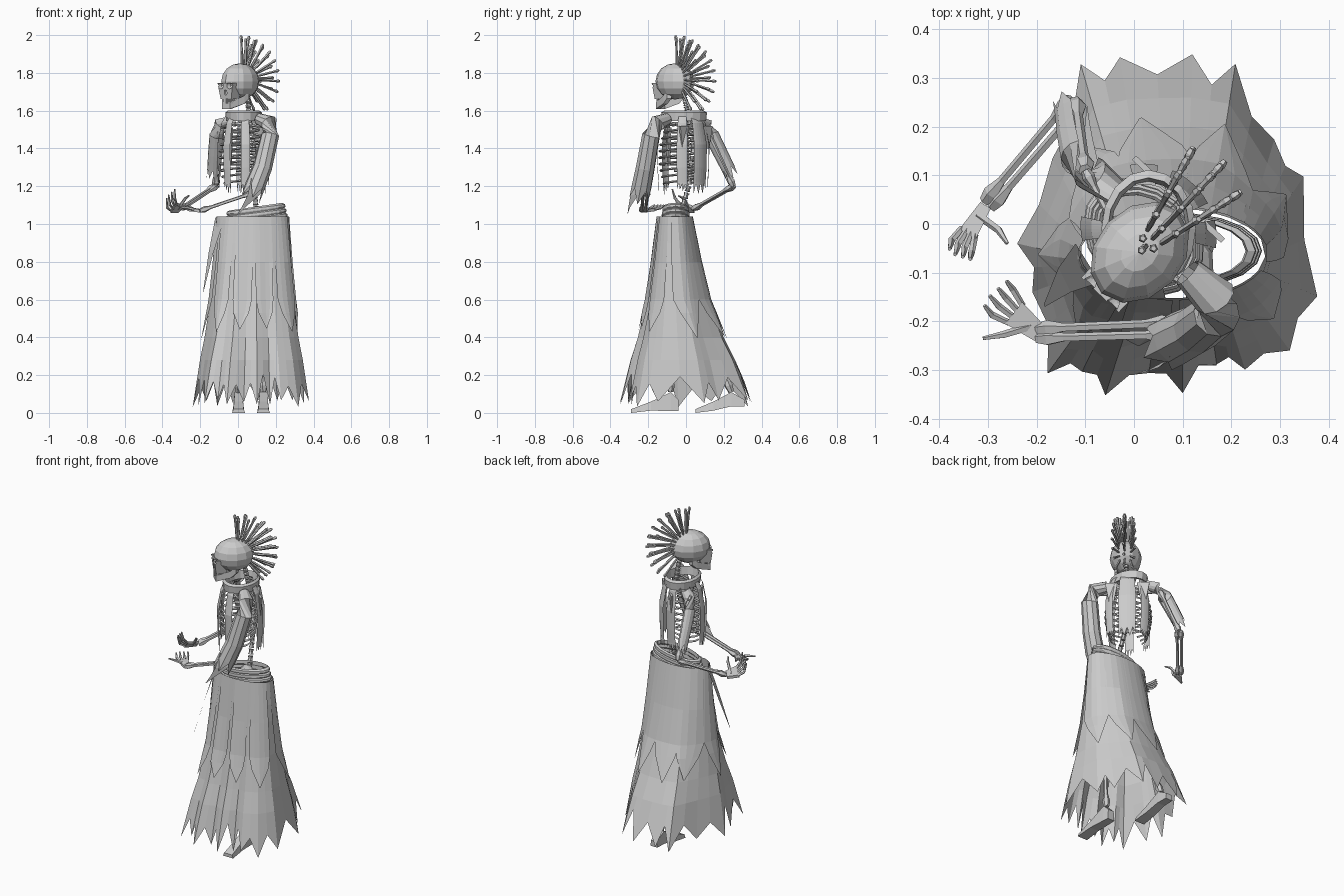
import bpy, bmesh, math, random
from mathutils import Vector

random.seed(4)
if "Cube" in bpy.data.objects:
    bpy.data.objects.remove(bpy.data.objects["Cube"])
grey = bpy.data.materials.new("pale_grey")
grey.use_nodes = True
grey.diffuse_color = (0.6, 0.6, 0.6, 1)
grey.node_tree.nodes["Principled BSDF"].inputs["Base Color"].default_value = (0.6, 0.6, 0.6, 1)

# The upper body is turned toward its right: frame of left, back and up
TURN = math.radians(-43)
LEFT = Vector((math.cos(TURN), math.sin(TURN), 0))
BACK = Vector((-math.sin(TURN), math.cos(TURN), 0))
UP = Vector((0, 0, 1))
CHEST = Vector((0.03, -0.015, 0))
HEAD = Vector((0.012, -0.058, 1.755))

def local(origin, u, v, z):
    return origin + LEFT * u + BACK * v + UP * z

def finish(name, bm):
    mesh = bpy.data.meshes.new(name)
    bm.to_mesh(mesh)
    bm.free()
    ob = bpy.data.objects.new(name, mesh)
    mesh.materials.append(grey)
    bpy.context.collection.objects.link(ob)
    return ob

def loft(name, rings, closed=True, cap=True):
    bm = bmesh.new()
    rows = [[bm.verts.new(p) for p in ring] for ring in rings]
    n = len(rows[0])
    for a, b in zip(rows, rows[1:]):
        for i in range(n if closed else n - 1):
            bm.faces.new((a[i], a[(i + 1) % n], b[(i + 1) % n], b[i]))
    if cap and closed:
        bm.faces.new(rows[0][::-1])
        bm.faces.new(rows[-1])
    bmesh.ops.remove_doubles(bm, verts=bm.verts, dist=0.0001)
    bmesh.ops.recalc_face_normals(bm, faces=bm.faces)
    return finish(name, bm)

def tube_rings(points, radii, sides=6, arc=math.tau, start=0.0):
    pts = [Vector(p) for p in points]
    steps = sides if arc > 6.2 else sides - 1
    rings = []
    for k, (p, r) in enumerate(zip(pts, radii)):
        d = (pts[min(k + 1, len(pts) - 1)] - pts[max(k - 1, 0)]).normalized()
        s = d.cross(BACK if abs(d.z) > 0.8 else UP).normalized()
        angles = [start + arc * i / steps for i in range(sides)]
        rings.append([p + (s * math.cos(a) + s.cross(d) * math.sin(a)) * r for a in angles])
    return rings

def tube(name, points, radii, sides=6):
    return loft(name, tube_rings(points, radii, sides))

def bone(name, a, b, r, sides=6):
    ts = (0, 0.08, 0.2, 0.8, 0.92, 1)
    return tube(name, [Vector(a).lerp(Vector(b), t) for t in ts], [r * k for k in (1, 1.5, 0.8, 0.8, 1.5, 1)], sides)

def solid(name, origin, u, v, z, size, seg=0, taper=1.0):
    # A tapered box, or a ball when a segment count is given
    bm = bmesh.new()
    if seg:
        bmesh.ops.create_uvsphere(bm, u_segments=seg, v_segments=seg * 2 // 3, radius=1)
    else:
        bmesh.ops.create_cube(bm, size=1)
    for vert in bm.verts:
        k = taper if vert.co.z < 0 else 1
        vert.co = local(origin, u + vert.co.x * size[0] * k, v + vert.co.y * size[1] * k, z + vert.co.z * size[2])
    return finish(name, bm)

# Skull and upper face joined, with cut eye sockets and nose
skull = solid("skull", HEAD, 0, 0, 0, (0.09, 0.115, 0.096), 12)
face = solid("upper_face", HEAD, 0, -0.08, -0.052, (0.105, 0.08, 0.085), taper=0.75)
cuts = [solid("eye_socket", HEAD, s * 0.032, -0.12, -0.022, (0.02, 0.03, 0.018), 9) for s in (-1, 1)]
cuts.append(solid("nose_hole", HEAD, 0, -0.122, -0.06, (0.011, 0.02, 0.017), 9))
for tool, operation in [(face, 'UNION')] + [(c, 'DIFFERENCE') for c in cuts]:
    mod = skull.modifiers.new(tool.name, 'BOOLEAN')
    mod.object, mod.operation, mod.solver = tool, operation, 'EXACT'
carved = bpy.data.meshes.new_from_object(skull.evaluated_get(bpy.context.evaluated_depsgraph_get()))
skull.modifiers.clear()
skull.data = carved
for tool in [face] + cuts:
    bpy.data.objects.remove(tool)

# Jaw band and teeth
jaw = []
for u, v, low, high in ((-0.064, 0.0, -0.09, -0.04), (-0.058, -0.03, -0.118, -0.075), (-0.03, -0.11, -0.145, -0.11),
                        (0.03, -0.11, -0.145, -0.11), (0.058, -0.03, -0.118, -0.075), (0.064, 0.0, -0.09, -0.04)):
    jaw.append([local(HEAD, u, v, low), local(HEAD, u, v, high),
                local(HEAD, u * 0.75, v + 0.018, high), local(HEAD, u * 0.75, v + 0.018, low)])
loft("jaw", jaw)
for i in range(7):
    for z in (-0.097, -0.11):
        u = (i - 3) * 0.01
        solid("tooth", HEAD, u, -0.11 + u * u * 12, z, (0.008, 0.01, 0.014))

# Crest of knobbed spikes fanning from the crown to the nape
for row in (-1, 0, 1):
    for i in range(10):
        tilt = math.radians(95 - 15.5 * i - (5 if row else 0))
        yaw = math.radians(14 * row)
        d = (LEFT * math.sin(yaw) + BACK * math.cos(yaw)) * math.cos(tilt) + UP * math.sin(tilt)
        c = local(HEAD, row * 0.015, 0.025, 0.012)
        reach = 0.232 if row == 0 else 0.215
        tube("crest_spike", [c + d * t for t in (0.07, 0.12, 0.17, reach - 0.02, reach - 0.012, reach)],
             [0.005, 0.007, 0.006, 0.007, 0.0095, 0.006], 5)

# Spine, rib cage and pelvis
spine = [local(CHEST, 0.01, 0.02, 1.67), local(CHEST, 0, 0.045, 1.55), local(CHEST, 0, 0.075, 1.4),
         local(CHEST, 0.02, 0.06, 1.2), Vector((0.1, -0.04, 1.02))]
for a, b in zip(spine, spine[1:]):
    for k in range(5):
        p, q = a.lerp(b, k / 5), a.lerp(b, (k + 0.75) / 5)
        tube("vertebra", [p, p.lerp(q, 0.5), q], [0.016, 0.011, 0.016])
for k in range(9):
    w = 0.09 + 0.04 * math.sin(math.pi * (k + 1) / 10)
    arc = [(math.pi - 0.15 - max(0, k - 5) * 0.22) * i / 8 for i in range(9)]
    for s in (-1, 1):
        tube("rib", [local(CHEST, s * w * math.sin(a), 0.8 * w * math.cos(a) - 0.015,
                           1.51 - k * 0.034 - 0.025 * math.sin(a / 2)) for a in arc], [0.006] * 9, 4)
solid("breastbone", CHEST, 0, -0.105, 1.41, (0.03, 0.012, 0.2), taper=0.6)
solid("pelvis", Vector((0.1, -0.05, 1.03)), 0, 0, 0, (0.08, 0.045, 0.055), 9)

# Collar band
collar = [[Vector((0.03 + r * math.cos(math.tau * i / 16), -0.01 + 1.25 * r * math.sin(math.tau * i / 16), z)) for i in range(16)]
          for r, z in ((0.093, 1.545), (0.097, 1.59), (0.084, 1.6), (0.077, 1.55))]
loft("collar", collar + collar[:1], cap=False)

# Torn straps hanging from the collar over the ribs
for base, widths in ((-math.pi / 2, (0.36, 0.34, 0.36)), (math.pi / 2, (0.42, 0.7, 0.42))):
    for off, width in zip((-0.82, 0, 0.78), widths):
        angles = [base + off + width * k / 6 for k in range(-3, 4)]
        rows = [[local(CHEST, r * math.cos(a), 0.92 * r * math.sin(a), z) for a in angles]
                for z, r in ((1.57, 0.1), (1.535, 0.122), (1.42, 0.145), (1.3, 0.143), (1.22, 0.137))]
        rows.append([p - UP * (0.005 if k % 2 else random.uniform(0.03, 0.07)) for k, p in enumerate(rows[-1])])
        loft("torn_strap", rows, closed=False)

# Arms and hands
def arm(side, blade_u, shoulder, elbow, wrist):
    s, e, w = Vector(shoulder), Vector(elbow), Vector(wrist)
    bone(side + "_clavicle", local(CHEST, 0, -0.06, 1.53), s, 0.009)
    solid(side + "_shoulder_blade", CHEST, blade_u, 0.09, 1.46, (0.07, 0.012, 0.12), taper=0.4)
    bone(side + "_upper_arm", s, e, 0.014)
    across = (w - e).cross(UP).normalized() * 0.012
    for label, k in (("_radius", 1), ("_ulna", -1)):
        bone(side + label, e + across * k, w + across * k * 0.8, 0.0115, 5)

def hand(side, wrist, aim, across, curl, thumb):
    w, d, c, up, t = Vector(wrist), Vector(aim).normalized(), Vector(across).normalized(), Vector(curl), Vector(thumb)
    loft(side + "_palm", [[w + d * t + c * x * k + UP * y for x, y in ((-1, -.008), (1, -.008), (1, .008), (-1, .008))]
                          for t, k in ((-0.01, 0.018), (0.03, 0.024), (0.06, 0.028))])
    for i in range(4):
        k = (i - 1.5) * 0.015
        knuckle = w + d * 0.055 + c * k
        mid = knuckle + d * 0.035 + c * k * 0.5 + up * 0.3
        tip = mid + d * (0.025 - 0.004 * abs(i - 1)) + up * 0.7
        tube(side + "_finger", [knuckle, mid, mid.lerp(tip, 0.5), tip], [0.007, 0.0075, 0.006, 0.004], 5)
    tube(side + "_thumb", [w + d * 0.015, w.lerp(t, 0.6) + up * 0.2, t], [0.009, 0.008, 0.004], 5)

arm("left", 0.09, (0.17, -0.16, 1.51), (0.08, -0.215, 1.165), (-0.2, -0.225, 1.07))
arm("right", -0.09, (-0.1, 0.11, 1.51), (-0.12, 0.25, 1.2), (-0.3, 0.04, 1.08))
hand("left", (-0.2, -0.22, 1.07), (-0.75, 0.6, 0.1), (0.6, 0.75, 0), (0, 0.01, 0.02), (-0.31, -0.235, 1.09))
hand("right", (-0.31, 0.03, 1.08), (-0.5, -0.8, 0.1), (0.5, -0.3, 0.6), (0.01, 0, 0.07), (-0.26, -0.04, 1.15))

# Torn sleeves, the right one open on its inner side
for name, path, radii, arc, start in (
        ("left_sleeve", [(0.11, -0.1, 1.555), (0.165, -0.15, 1.535), (0.17, -0.185, 1.47), (0.13, -0.215, 1.3), (0.09, -0.235, 1.2)],
         [0.032, 0.045, 0.048, 0.051, 0.054], math.tau, 0),
        ("right_sleeve", [(-0.03, 0.06, 1.555), (-0.09, 0.105, 1.535), (-0.11, 0.135, 1.47), (-0.12, 0.185, 1.37), (-0.125, 0.22, 1.3)],
         [0.027, 0.038, 0.041, 0.039, 0.037], 4.2, 2.5)):
    rows = tube_rings(path, radii, 10, arc, start)
    d = (Vector(path[-1]) - Vector(path[-2])).normalized()
    rows.append([p + d * (random.uniform(0.05, 0.09) if i % 2 else 0.005) for i, p in enumerate(rows[-1])])
    loft(name, rows, closed=arc > 6.2, cap=False)
loft("sleeve_tatter", [[(0.15, -0.215, 1.24), (0.07, -0.275, 1.24)], [(0.12, -0.25, 1.16), (0.05, -0.295, 1.15)],
                       [(0.04, -0.295, 1.09), (0.02, -0.305, 1.09)], [(0.0, -0.31, 1.05), (-0.005, -0.31, 1.05)]], closed=False)

# Skirt: hem tips in plan, and the spread from waist ellipse to hem by height
TIPS = [(.35, .1), (.29, .18), (.21, .34), (.12, .355), (-.03, .35), (-.11, .33), (-.17, .14), (-.24, -.04), (-.21, -.14),
        (-.18, -.31), (-.11, -.31), (-.06, -.355), (.03, -.31), (.1, -.35), (.17, -.29), (.23, -.305), (.32, -.26), (.38, -.15)]
SPREAD = [(1.04, 0), (0.8, 0.14), (0.6, 0.28), (0.4, 0.52), (0.2, 0.83), (0.03, 1)]

def skirt_point(s, z, grow=0.0):
    i, n = math.floor(s), len(TIPS)
    hem = Vector(TIPS[i % n]).lerp(Vector(TIPS[(i + 1) % n]), s - i)
    a = math.atan2(hem.y / 0.34, (hem.x - 0.07) / 0.3)
    waist = Vector((0.08 + 0.19 * math.cos(a), -0.06 + 0.092 * math.sin(a)))
    for (z1, w1), (z0, w0) in zip(SPREAD, SPREAD[1:]):
        if z0 <= z <= z1:
            flat = waist.lerp(hem, w1 + (w0 - w1) * (z1 - z) / (z1 - z0))
    return Vector((flat.x + grow * math.cos(a), flat.y + grow * math.sin(a), z))

columns = [i / 2 for i in range(2 * len(TIPS))]
rows = [[skirt_point(s, z) for s in columns] for z in (1.04, 0.9, 0.8, 0.6, 0.4, 0.28)]
rows.append([skirt_point(s, random.uniform(0.13, 0.23) if s % 1 else random.uniform(0.03, 0.07)) for s in columns])
loft("skirt", rows, cap=False)

# Long pointed panels over the skirt, and a loose flap on its right
for mid in (0.3, 2.1, 3.8, 5.3, 7.1, 9.2, 11.6, 13.8, 16.1):
    tip = random.uniform(0.38, 0.45)
    loft("skirt_panel", [[skirt_point(mid + w * k, z, grow) for k in (-1, -0.5, 0, 0.5, 1)] for z, w, grow in
                         ((1.04, 0.95, 0.004), (0.8, 0.95, 0.008), (0.6, 0.9, 0.012), (0.53, 0.65, 0.014), (tip, 0.02, 0.018))], closed=False)
loft("loose_flap", [[(-0.12, -0.04, 1.035), (-0.07, -0.12, 1.035)], [(-0.155, -0.09, 0.85), (-0.13, -0.14, 0.85)],
                    [(-0.185, -0.165, 0.64), (-0.183, -0.17, 0.64)]], closed=False)

# Slanted waist bands
for k in range(3):
    band = []
    for r, dz in ((0.0, 0), (0.01, 0.012), (0.008, 0.024), (-0.008, 0.032), (-0.012, 0.01)):
        grow = 0.158 - k * 0.006 + r
        band.append([Vector((0.095 + grow * math.cos(a), -0.055 + grow * 0.46 * math.sin(a), 1.01 + k * 0.025 + dz + 0.02 * math.cos(a)))
                     for a in [math.tau * i / 18 for i in range(18)]])
    loft("waist_band", band + band[:1], cap=False)

# Legs and wedge-shaped feet in mid stride
for side, x, hip_x, ankle_y, toe_y, heel_y, lift in (("left", 0.135, 0.14, -0.08, -0.29, -0.04, 0),
                                                     ("right", 0.003, 0.04, 0.24, 0.05, 0.31, 0.025)):
    knee = Vector(((x + hip_x) / 2, ankle_y * 0.5 - 0.06, 0.55))
    bone(side + "_thigh", (hip_x, -0.05, 1.0), knee, 0.017)
    bone(side + "_shin", knee, (x, ankle_y, 0.11), 0.015)
    loft(side + "_foot", [[(x - w, y, low), (x + w, y, low), (x + w * 0.8, y, top), (x - w * 0.8, y, top)] for y, w, low, top in
                          ((heel_y, 0.024, 0.01 + lift, 0.07), (ankle_y, 0.026, 0.01 + lift, 0.11),
                           ((ankle_y + toe_y) / 2, 0.03, 0.012, 0.06), (toe_y, 0.034, 0, 0.02))])
